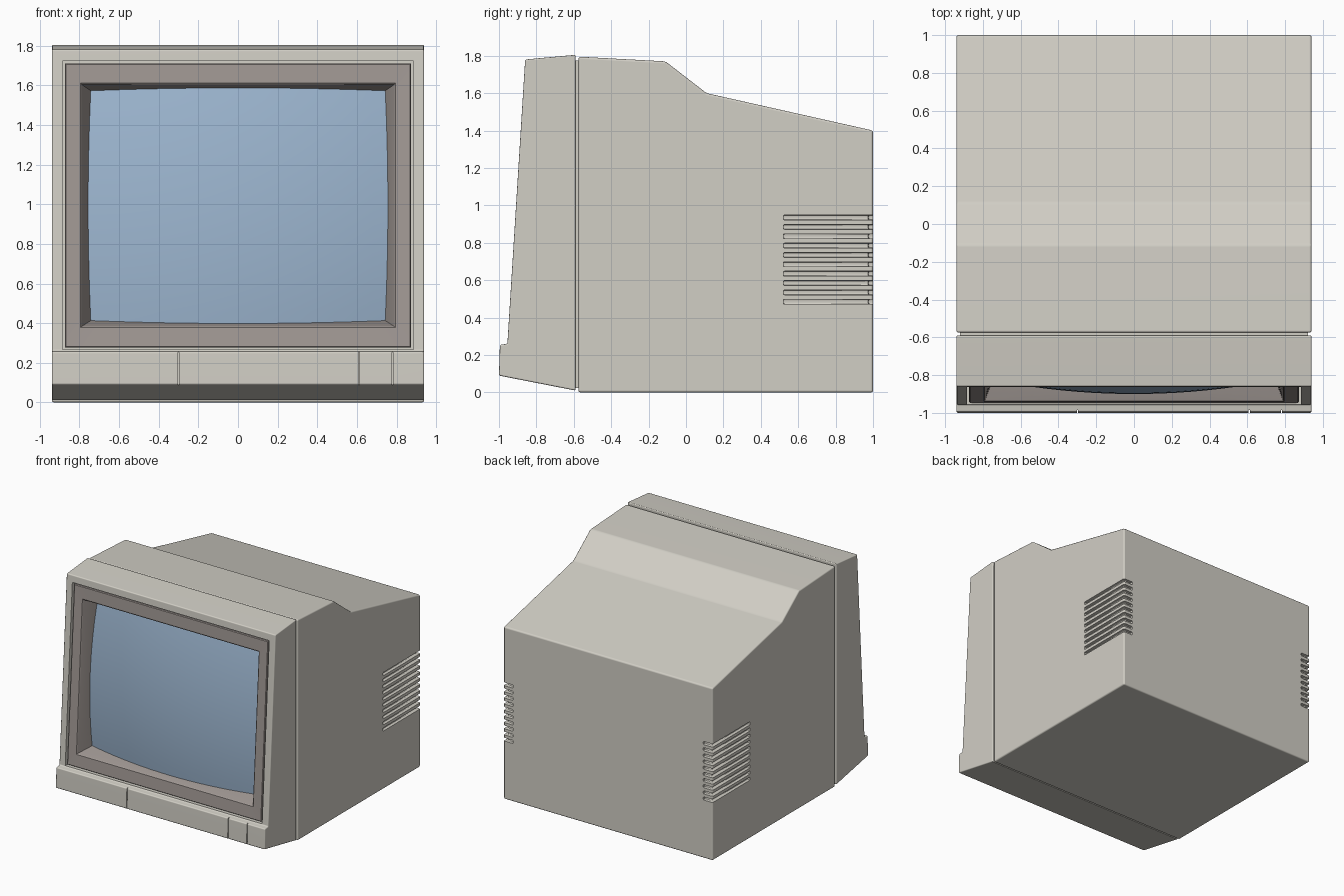
import bpy, bmesh

if "Cube" in bpy.data.objects:
    bpy.data.objects.remove(bpy.data.objects["Cube"])

W = 0.94  # half width of the case


def material(name, rgb):
    m = bpy.data.materials.new(name)
    m.diffuse_color = (*rgb, 1)
    m.use_nodes = True
    m.node_tree.nodes["Principled BSDF"].inputs["Base Color"].default_value = m.diffuse_color
    return m


CASE = material("warm_grey_plastic", (0.64, 0.62, 0.56))
TRIM = material("brown_grey_plastic", (0.36, 0.32, 0.30))
GLASS = material("blue_glass", (0.33, 0.46, 0.62))


def prism(bm, pts, place, lo, hi):
    """Extrude a 2D outline from lo to hi; place(p, q, t) gives the 3D point."""
    a = [bm.verts.new(place(p, q, lo)) for p, q in pts]
    b = [bm.verts.new(place(p, q, hi)) for p, q in pts]
    n = len(pts)
    faces = [bm.faces.new(a), bm.faces.new(b[::-1])]
    faces += [bm.faces.new((a[i], b[i], b[(i + 1) % n], a[(i + 1) % n])) for i in range(n)]
    return faces


def across(p, q, t):      # outline in y, z extruded along x
    return (t, p, q)


def upward(p, q, t):      # outline in x, y extruded along z
    return (p, q, t)


def leaning(x, z, d):     # point at depth d behind the leaning front face
    return (x, -0.86 - (1.78 - z) * 0.0625 + d, z)


def rect(x0, x1, y0, y1):
    return [(x0, y0), (x1, y0), (x1, y1), (x0, y1)]


def finish(name, bm, mat, bevel=0, segments=3):
    bmesh.ops.recalc_face_normals(bm, faces=bm.faces[:])
    if bevel:
        bmesh.ops.bevel(bm, geom=bm.edges[:], offset=bevel, segments=segments,
                        profile=0.5, affect='EDGES', clamp_overlap=True)
    me = bpy.data.meshes.new(name)
    bm.to_mesh(me)
    bm.free()
    ob = bpy.data.objects.new(name, me)
    bpy.context.collection.objects.link(ob)
    if mat:
        me.materials.append(mat)
    return ob


def activate(ob):
    bpy.ops.object.select_all(action='DESELECT')
    ob.select_set(True)
    bpy.context.view_layer.objects.active = ob


def carve(ob, cutter):
    cutter.hide_render = True
    mod = ob.modifiers.new("cut", 'BOOLEAN')
    mod.operation = 'DIFFERENCE'
    mod.solver = 'EXACT'
    mod.object = cutter
    activate(ob)
    bpy.ops.object.modifier_apply(modifier=mod.name)
    bpy.data.objects.remove(cutter)


def smooth(ob, angle=0.6):
    activate(ob)
    bpy.ops.object.shade_smooth_by_angle(angle=angle)
    mod = ob.modifiers.new("weighted", 'WEIGHTED_NORMAL')
    mod.keep_sharp = True


# Rear housing with stepped top
bm = bmesh.new()
prism(bm, [(-0.575, 0), (1, 0), (1, 1.40), (0.11, 1.60), (-0.11, 1.77), (-0.575, 1.795)],
      across, -W, W)
housing = finish("rear_housing", bm, CASE, 0.012)

# Vent slots wrapping round both rear corners
bm = bmesh.new()
hook = [(0.915, 0.52), (0.98, 0.52), (0.98, 1.05), (0.855, 1.05), (0.855, 0.975), (0.915, 0.975)]
for i in range(10):
    z = 0.485 + 0.05 * i
    for side in (1, -1):
        prism(bm, [(side * x, y) for x, y in hook], upward, z - 0.013, z + 0.013)
carve(housing, finish("vent_cutter", bm, None, 0.007, 2))
smooth(housing)

# Front bezel with lower control strip
bm = bmesh.new()
prism(bm, [(-1, 0.09), (-0.59, 0.01), (-0.59, 1.805), (-0.86, 1.78), (-0.955, 0.26), (-0.995, 0.255)],
      across, -W, W)
bezel = finish("front_bezel", bm, CASE, 0.008)

# Leaning pocket for the screen, and seams in the control strip
bm = bmesh.new()
prism(bm, rect(-0.885, 0.885, 0.268, 1.722), leaning, -0.03, 0.2)
for x in (-0.30, 0.61, 0.78):
    prism(bm, rect(x - 0.003, x + 0.003, -1.05, -0.985), upward, 0.085, 0.2665)
carve(bezel, finish("pocket_cutter", bm, None))
smooth(bezel)

# Recessed core that shows in the seam between bezel and housing
bm = bmesh.new()
prism(bm, rect(-0.62, -0.55, 0.025, 1.775), across, -W + 0.018, W - 0.018)
finish("seam_core", bm, CASE)


# Barrel-shaped, bulging screen surface
def screen_point(u, v, grow=1.0, sink=0.0):
    x = 0.743 * grow * u * (1 + 0.018 * (1 - v * v))
    z = 0.993 + 0.580 * grow * v * (1 + 0.025 * (1 - u * u))
    return leaning(x, z, 0.016 + (x * x + (z - 1) ** 2) / 7.6 + sink)


N = 20
steps = [2 * i / N - 1 for i in range(N + 1)]
bm = bmesh.new()
grid = [[bm.verts.new(screen_point(u, v, 1.004)) for u in steps] for v in steps]
for j in range(N):
    for i in range(N):
        bm.faces.new((grid[j][i], grid[j][i + 1], grid[j + 1][i + 1], grid[j + 1][i]))
screen = finish("screen", bm, GLASS)
if screen.data.polygons[0].normal.y > 0:
    screen.data.flip_normals()
smooth(screen)

# Screen surround: outer wall, flat face, slope down to the glass
ring = ([(u, -1) for u in steps[:-1]] + [(1, v) for v in steps[:-1]]
        + [(-u, 1) for u in steps[:-1]] + [(-1, -v) for v in steps[:-1]])


def straight(hx, z0, z1, d):
    return [leaning(hx * u, (z0 + z1) / 2 + (z1 - z0) / 2 * v, d) for u, v in ring]


loops = [straight(0.873, 0.277, 1.711, 0.2),
         straight(0.873, 0.277, 1.711, 0.012),
         straight(0.868, 0.282, 1.706, 0.006),
         straight(0.795, 0.377, 1.611, 0.008),
         straight(0.788, 0.384, 1.604, 0.014),
         [screen_point(u, v, 1.0, -0.002) for u, v in ring],
         [screen_point(u, v, 1.0, 0.02) for u, v in ring]]
bm = bmesh.new()
rows = [[bm.verts.new(p) for p in loop] for loop in loops]
n = len(ring)
for a, b in zip(rows, rows[1:]):
    for i in range(n):
        k = (i + 1) % n
        bm.faces.new((a[i], a[k], b[k], b[i]))
surround = finish("screen_surround", bm, TRIM)
if surround.data.polygons[3 * n].normal.y > 0:
    surround.data.flip_normals()
smooth(surround, 0.5)
